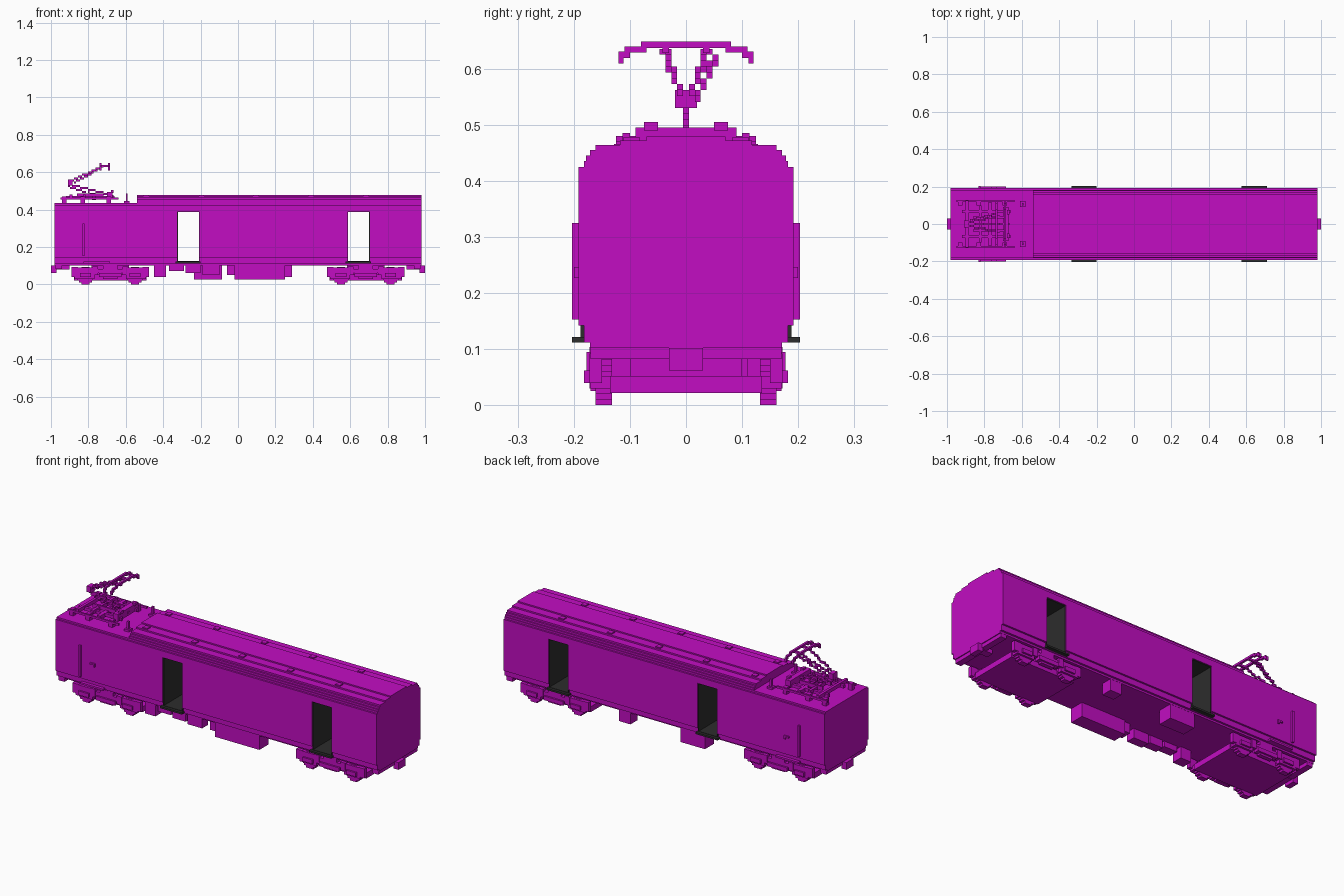
import bpy, bmesh
from mathutils import Vector

if "Cube" in bpy.data.objects:
    bpy.data.objects.remove(bpy.data.objects["Cube"], do_unlink=True)


def material(name, colour):
    m = bpy.data.materials.new(name)
    m.use_nodes = True
    m.diffuse_color = colour
    m.node_tree.nodes["Principled BSDF"].inputs["Base Color"].default_value = colour
    return m


MAGENTA = material("magenta", (0.54, 0.004, 0.54, 1))
DARK = material("dark_grey", (0.026, 0.026, 0.026, 1))
V = 0.0105  # block size


def finish(name, bm, mat):
    bmesh.ops.recalc_face_normals(bm, faces=bm.faces)
    mesh = bpy.data.meshes.new(name)
    bm.to_mesh(mesh)
    bm.free()
    mesh.materials.append(mat)
    bpy.context.collection.objects.link(bpy.data.objects.new(name, mesh))


def add_box(bm, x0, x1, y0, y1, z0, z1):
    verts = bmesh.ops.create_cube(bm, size=1)["verts"]
    for v in verts:
        v.co = Vector((x0 if v.co.x < 0 else x1, y0 if v.co.y < 0 else y1, z0 if v.co.z < 0 else z1))


def boxes(name, items, mat=MAGENTA, mirror=False):
    """One object from boxes (x0, x1, y0, y1, z0, z1), optionally mirrored across y."""
    bm = bmesh.new()
    for x0, x1, y0, y1, z0, z1 in items:
        add_box(bm, x0, x1, y0, y1, z0, z1)
        if mirror:
            add_box(bm, x0, x1, -y1, -y0, z0, z1)
    finish(name, bm, mat)


def stepped(name, x0, x1, steps):
    """Stepped profile of (half width, bottom, top) layers, extruded along x."""
    outline = []
    for w, z0, z1 in steps:
        outline += [(w, z0), (w, z1)]
    outline += [(-y, z) for y, z in reversed(outline)]
    bm = bmesh.new()
    face = bm.faces.new([bm.verts.new((x0, y, z)) for y, z in outline])
    ext = bmesh.ops.extrude_face_region(bm, geom=[face])["geom"]
    bmesh.ops.translate(bm, vec=(x1 - x0, 0, 0), verts=[g for g in ext if isinstance(g, bmesh.types.BMVert)])
    finish(name, bm, MAGENTA)


def block_line(a, b):
    """Stair of blocks from point a to point b."""
    a, b = Vector(a), Vector(b)
    n = max(1, int(max(abs(c) for c in b - a) / V + 0.5))
    cells = {tuple(round(c / V) for c in a.lerp(b, i / n)) for i in range(n + 1)}
    return [tuple(s for c in cell for s in ((c - 0.5) * V, (c + 0.5) * V)) for cell in sorted(cells)]


# Body shell: floor, wall sections between doorways, and the band above
END, W, FLOOR, LINTEL, EAVE = 0.98, 0.192, 0.12, 0.39, 0.425
doors = [(-0.325, -0.205), (0.585, 0.705)]
stepped("floor_skirt", -END, END, [(0.171, 0.102, 0.112), (0.182, 0.112, FLOOR)])
cuts = [-END] + [x for d in doors for x in d] + [END]
for i in range(0, len(cuts), 2):
    stepped(f"wall_section_{i // 2}", cuts[i], cuts[i + 1],
            [(0.182, FLOOR, 0.142), (W, 0.142, LINTEL)])
stepped("upper_wall", -END, END, [(W, LINTEL, EAVE)])
stepped("cab_roof", -END, -0.54, [(0.182, EAVE, 0.434)])
stepped("main_roof", -0.54, END,
        [(0.182, EAVE, 0.435), (0.178, 0.435, 0.445), (0.171, 0.445, 0.455),
         (0.161, 0.455, 0.464), (0.118, 0.464, 0.472), (0.07, 0.472, 0.479)])

# Roof vents
boxes("roof_vents", [(x - 0.014, x + 0.014, y - 0.014, y + 0.014, 0.465, 0.478)
                     for x in (-0.49, -0.195, 0.095, 0.39, 0.685) for y in (0.097, -0.097)])

# Dark doorway linings and sills
T = 0.004
for i, (a, b) in enumerate(doors):
    boxes(f"doorway_lining_{i}", [
        (a, a + T, -0.188, 0.188, FLOOR, LINTEL), (b - T, b, -0.188, 0.188, FLOOR, LINTEL),
        (a, b, -0.188, 0.188, FLOOR, FLOOR + T), (a, b, -0.188, 0.188, LINTEL - T, LINTEL)], DARK)
    boxes(f"door_sill_{i}", [(a - 0.01, b + 0.005, 0.18, 0.203, 0.112, 0.122)], DARK, True)

# Cab side handrail, handle and step
boxes("cab_handrail", [(-0.832, -0.822, W, 0.203, 0.153, 0.325)], mirror=True)
boxes("cab_handle", [(-0.765, -0.735, W, 0.2, 0.237, 0.246),
                     (-0.745, -0.735, W, 0.2, 0.227, 0.237)], mirror=True)
boxes("cab_step", [(-0.825, -0.685, 0.178, 0.2, 0.112, 0.122)], mirror=True)

# Couplers and end beams
for s, side in ((-1, "right"), (1, "left")):
    def span(a, b):
        return tuple(sorted((s * a, s * b)))
    boxes(f"coupler_{side}", [span(0.97, 1.0) + (-0.03, 0.03, 0.062, 0.102),
                              span(0.9, 0.98) + (-0.02, 0.02, 0.08, 0.102)])
    boxes(f"end_beam_{side}", [span(0.94, 0.975) + (-0.17, 0.17, 0.082, 0.104)])

# Underfloor equipment
boxes("long_equipment_box", [(-0.02, 0.25, -0.17, -0.09, 0.025, 0.104)])
boxes("equipment_box", [(-0.235, -0.085, 0.09, 0.17, 0.025, 0.104)])
boxes("small_equipment_box", [(0.22, 0.29, 0.11, 0.17, 0.04, 0.104)])
boxes("battery_boxes", [(-0.45, -0.385, -0.17, -0.11, 0.04, 0.104),
                        (-0.37, -0.29, -0.17, -0.12, 0.072, 0.104),
                        (-0.28, -0.2, -0.17, -0.12, 0.06, 0.104),
                        (-0.19, -0.1, -0.17, -0.12, 0.05, 0.104),
                        (-0.06, -0.02, -0.16, -0.1, 0.05, 0.104)])


# Bogies: stepped wheels, side frames, axle boxes and centre plate
def bogie(name, cx):
    wheels = []
    for wx in (cx - 0.133, cx + 0.133):
        for k in range(9):
            z = k * 0.0102
            r = max(0.015, (0.046 ** 2 - (z + 0.005 - 0.046) ** 2) ** 0.5)
            wheels.append((wx - r, wx + r, 0.132, 0.161, z, z + 0.0102))
    boxes(name + "_wheels", wheels, mirror=True)
    frame = [(cx - 0.2, cx + 0.2, 0.15, 0.172, 0.06, 0.082),
             (cx - 0.06, cx + 0.06, 0.15, 0.182, 0.04, 0.062),
             (cx - 0.04, cx + 0.04, 0.15, 0.172, 0.03, 0.104)]
    for s in (-1, 1):
        for c, h, y, z0, z1 in ((0.133, 0.03, 0.182, 0.04, 0.062), (0.133, 0.05, 0.172, 0.03, 0.09),
                                (0.08, 0.015, 0.177, 0.05, 0.095), (0.19, 0.018, 0.172, 0.04, 0.092)):
            frame.append((cx + s * c - h, cx + s * c + h, 0.15, y, z0, z1))
    boxes(name + "_side_frames", frame, mirror=True)
    boxes(name + "_plate", [(cx - 0.195, cx + 0.195, -0.135, 0.135, 0.022, 0.052),
                            (cx - 0.1, cx + 0.1, -0.1, 0.1, 0.05, 0.104),
                            (cx - 0.19, cx - 0.17, -0.17, 0.17, 0.03, 0.052),
                            (cx + 0.17, cx + 0.19, -0.17, 0.17, 0.03, 0.052)])


bogie("front_bogie", -0.683)
bogie("rear_bogie", 0.683)

# Pantograph base, insulators and springs
boxes("pantograph_insulators", [(x - 0.012, x + 0.012, 0.1, 0.125, 0.43, 0.47)
                                for x in (-0.93, -0.83, -0.69)], mirror=True)
boxes("roof_insulators", [(-0.61, -0.58, 0.092, 0.122, 0.43, 0.445),
                          (-0.6, -0.59, 0.1, 0.113, 0.445, 0.485)], mirror=True)
boxes("pantograph_base", [(-0.95, -0.64, 0.118, 0.128, 0.455, 0.466),
                          (-0.92, -0.66, 0.06, 0.075, 0.455, 0.472),
                          (-0.86, -0.72, 0.03, 0.04, 0.465, 0.486),
                          (-0.9, -0.885, 0, 0.125, 0.46, 0.48),
                          (-0.83, -0.815, 0, 0.1, 0.46, 0.48),
                          (-0.7, -0.67, 0, 0.09, 0.455, 0.495),
                          (-0.68, -0.665, 0.05, 0.075, 0.49, 0.505),
                          (-0.78, -0.76, 0, 0.115, 0.45, 0.472)], mirror=True)

# Pantograph arms
boxes("lower_arm", block_line((-0.67, 0, 0.475), (-0.9, 0, 0.535))
      + block_line((-0.76, 0, 0.475), (-0.9, 0, 0.52)))
boxes("knee_joint", [(-0.91, -0.885, -0.02, 0.02, 0.53, 0.562)])
upper = []
for y in (-0.037, 0.037):
    upper += block_line((-0.89, y / 4, 0.556), (-0.72, y, 0.63))
boxes("upper_arm", upper + block_line((-0.87, 0.02, 0.55), (-0.73, 0.055, 0.62)))

# Pantograph head with drooping horns
head = []
for x in (-0.735, -0.69):
    head += [(x - 0.006, x + 0.006, 0, 0.08, 0.637, 0.648), (x - 0.006, x + 0.006, 0.07, 0.11, 0.629, 0.639),
             (x - 0.006, x + 0.006, 0.1, 0.12, 0.619, 0.63), (x - 0.006, x + 0.006, 0.111, 0.12, 0.609, 0.62)]
head.append((-0.74, -0.685, 0.03, 0.042, 0.628, 0.639))
boxes("collector_head", head, mirror=True)
